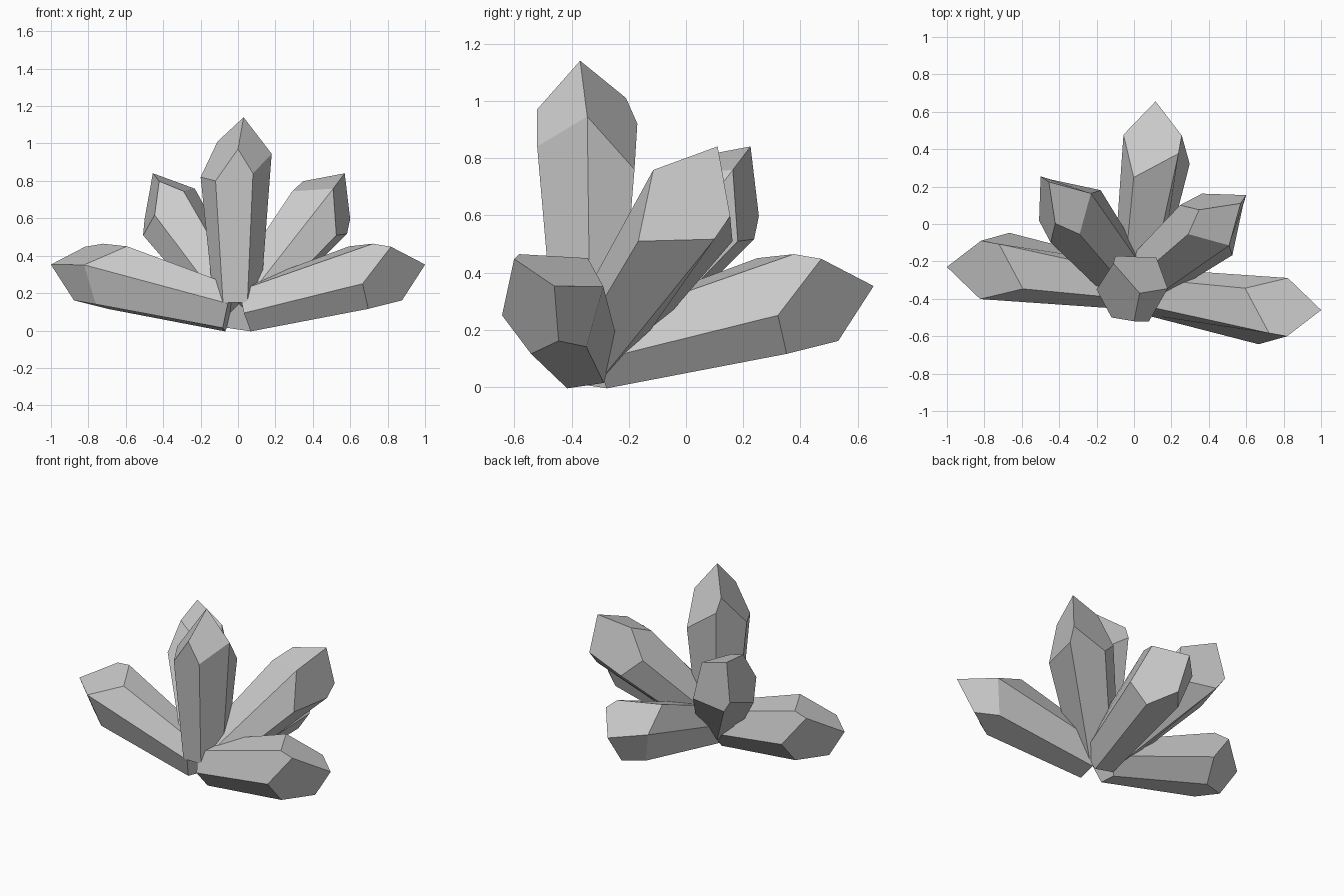
import bpy
from math import radians
from mathutils import Matrix

if "Cube" in bpy.data.objects:
    bpy.data.objects.remove(bpy.data.objects["Cube"])

# One six-sided crystal: narrow base ring, wider shoulder ring, two ridge points and a tip
base = [(-.08, -.112), (.05, -.115), (.12, .01), (.08, .115), (-.06, .115), (-.13, 0)]
shoulder = [(-.12, -.155, .65), (.08, -.175, .69), (.18, 0, .795),
            (.12, .165, .61), (-.10, .175, .77), (-.20, -.005, .67)]
ridge_front, ridge_back, tip = (0, -.175, .82), (-.11, .135, .86), (.03, -.025, .99)

verts = [(x, y, 0) for x, y in base] + shoulder + [ridge_front, ridge_back, tip]
F, G, T = 12, 13, 14
faces = [(5, 4, 3, 2, 1, 0)]
for i in range(6):
    j = (i + 1) % 6
    peak = {0: (F,), 4: (G,)}.get(i, ())
    faces.append((i, j, j + 6) + peak + (i + 6,))
faces += [(T, F, 7, 8), (T, 8, 9, 10, G), (T, G, 11, 6, F)]

mesh = bpy.data.meshes.new("crystal")
mesh.from_pydata(verts, [], faces)
mesh.update()


def crystal(name, azimuth, tilt, roll):
    """Place a crystal leaning out from the common root."""
    ob = bpy.data.objects.new(name, mesh)
    bpy.context.collection.objects.link(ob)
    ob.matrix_world = (Matrix.Translation((0, -.345, .103))
                       @ Matrix.Rotation(radians(azimuth + 90), 4, 'Z')
                       @ Matrix.Rotation(radians(tilt), 4, 'X')
                       @ Matrix.Rotation(radians(roll), 4, 'Z')
                       @ Matrix.Translation((0, 0, .047)))
    return ob


# Upright crystal
centre = crystal("upright_crystal", -90, 0, 0)
# Low ring of three
for k, side in enumerate(("right", "back", "left")):
    crystal("low_crystal_" + side, -8.5 + 90 * k, 75, 10)
# Middle ring of two
for k, side in enumerate(("right", "left")):
    crystal("middle_crystal_" + side, 39.3 + 90 * k, 46.8, 143)

# Sharp facets, soft where the angle is slight (mesh is shared by all)
bpy.context.view_layer.objects.active = centre
centre.select_set(True)
bpy.ops.object.shade_smooth_by_angle(angle=radians(30))
